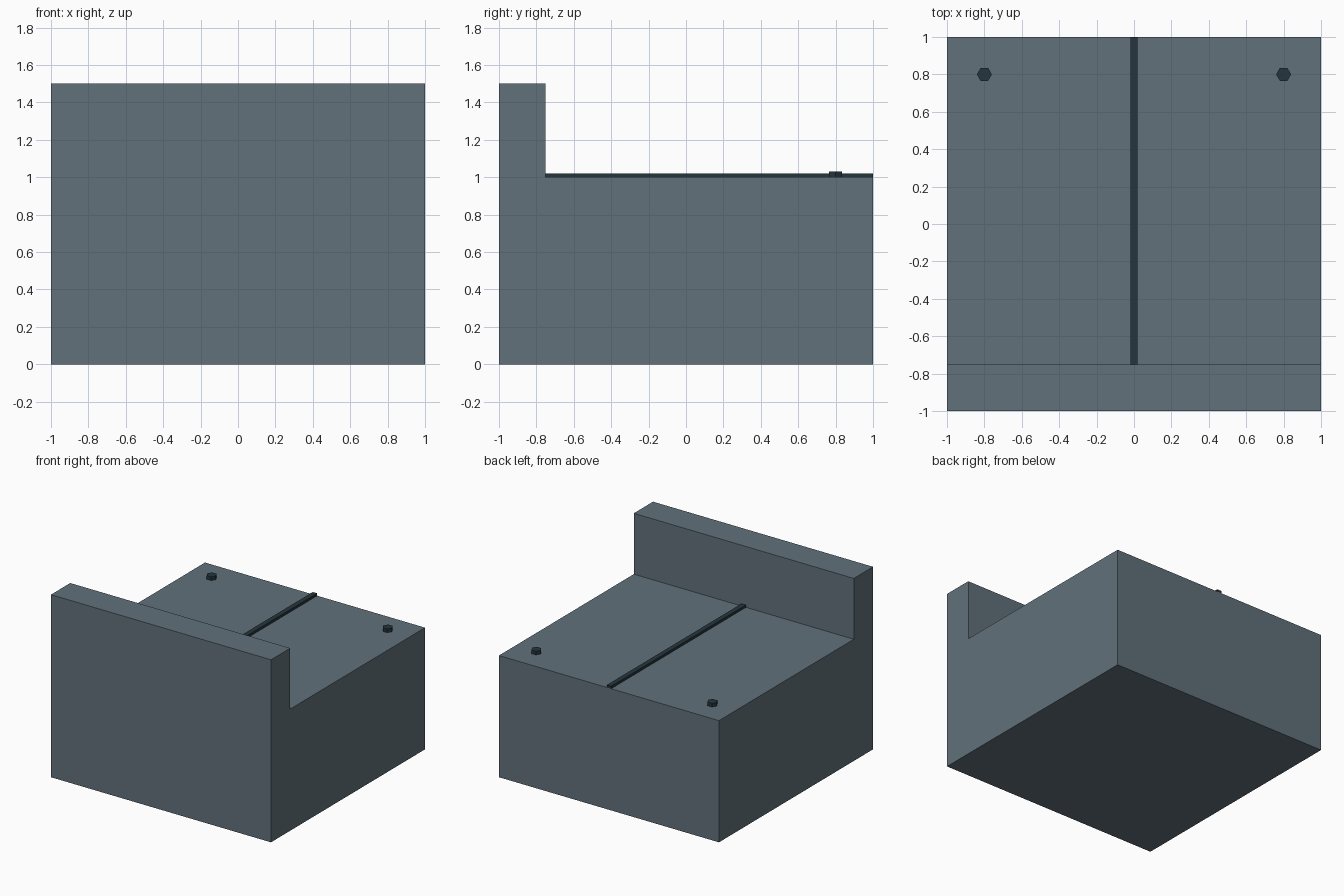
import bpy, bmesh, math

if "Cube" in bpy.data.objects:
    bpy.data.objects.remove(bpy.data.objects["Cube"])


def material(name, color):
    m = bpy.data.materials.new(name)
    m.diffuse_color = (*color, 1)
    m.use_nodes = True
    m.node_tree.nodes["Principled BSDF"].inputs["Base Color"].default_value = m.diffuse_color
    return m


slate = material("slate grey", (0.12, 0.165, 0.195))
dark = material("dark slate", (0.018, 0.036, 0.046))


def prism(name, points, direction, mat):
    """Extrude a closed polygon along a direction."""
    bm = bmesh.new()
    face = bm.faces.new([bm.verts.new(p) for p in points])
    out = bmesh.ops.extrude_face_region(bm, geom=[face])
    verts = [g for g in out["geom"] if isinstance(g, bmesh.types.BMVert)]
    bmesh.ops.translate(bm, vec=direction, verts=verts)
    bmesh.ops.recalc_face_normals(bm, faces=bm.faces)
    mesh = bpy.data.meshes.new(name)
    bm.to_mesh(mesh)
    bm.free()
    mesh.materials.append(mat)
    obj = bpy.data.objects.new(name, mesh)
    bpy.context.collection.objects.link(obj)
    return obj


# Stepped block: low base with a raised front wall
profile = [(-1, 0), (1, 0), (1, 1), (-0.75, 1), (-0.75, 1.5), (-1, 1.5)]
prism("stepped_block", [(-1, y, z) for y, z in profile], (2, 0, 0), slate)

# Thin centre seam strip on the deck
strip = [(-0.02, -0.75, 1), (0.02, -0.75, 1), (0.02, 1, 1), (-0.02, 1, 1)]
prism("seam_strip", strip, (0, 0, 0.02), dark)

# Hexagonal bolts at the rear corners
for side, x in (("left", -0.8), ("right", 0.8)):
    ring = [(x + 0.04 * math.cos(i * math.pi / 3),
             0.8 + 0.04 * math.sin(i * math.pi / 3), 1) for i in range(6)]
    prism("bolt_" + side, ring, (0, 0, 0.03), dark)
